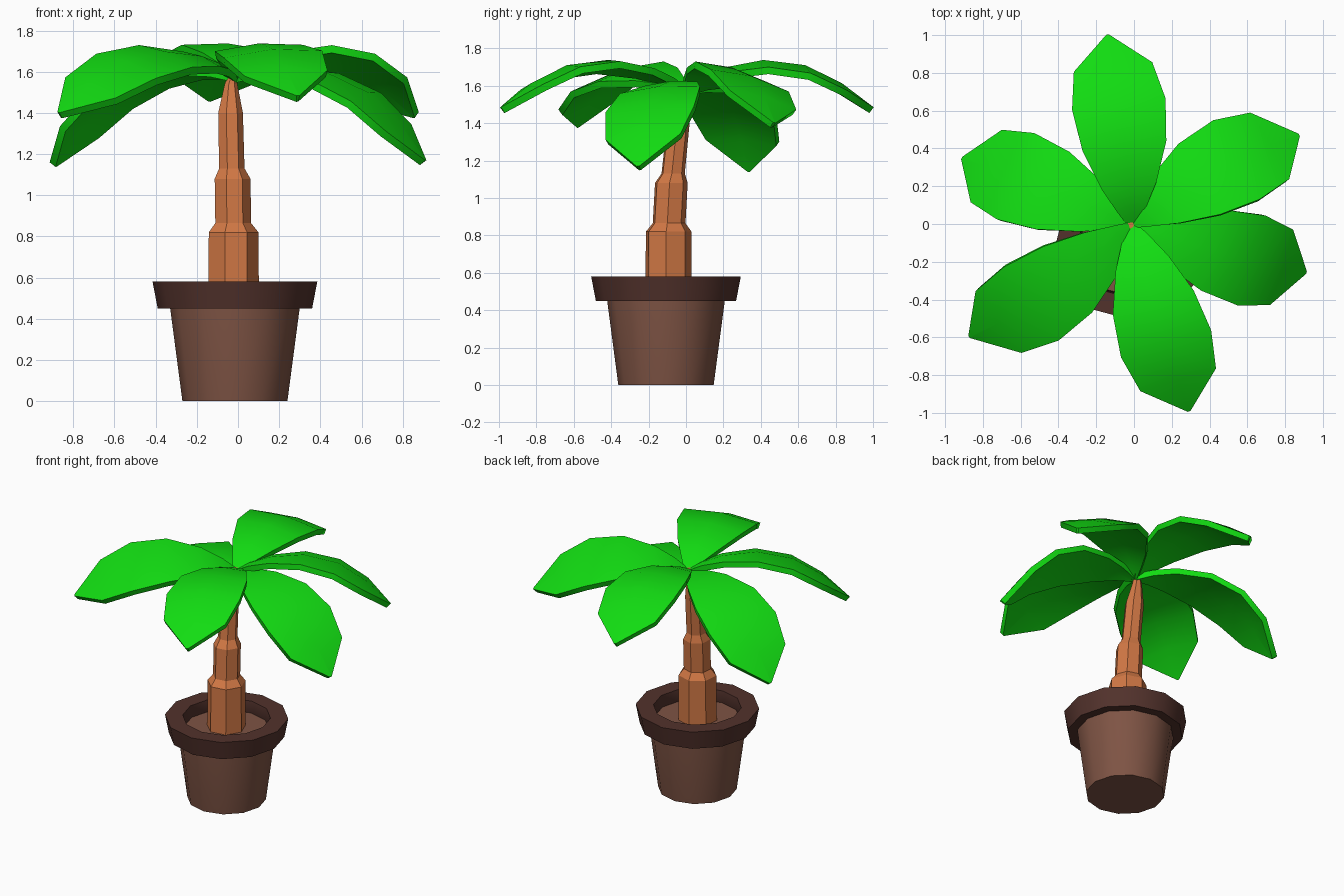
import bpy, bmesh, math
from mathutils import Vector, Matrix

if "Cube" in bpy.data.objects:
    bpy.data.objects.remove(bpy.data.objects["Cube"])


def material(name, rgb):
    m = bpy.data.materials.new(name)
    m.diffuse_color = (*rgb, 1)
    m.use_nodes = True
    m.node_tree.nodes["Principled BSDF"].inputs["Base Color"].default_value = m.diffuse_color
    return m


GREEN = material("leaf green", (0.006, 0.72, 0.006))
BARK = material("bark orange", (0.65, 0.19, 0.06))
CLAY = material("clay brown", (0.21, 0.088, 0.058))
DARK = material("dark rim brown", (0.085, 0.032, 0.025))


def finish(name, bm, mat, angle=None):
    bmesh.ops.recalc_face_normals(bm, faces=bm.faces)
    mesh = bpy.data.meshes.new(name)
    bm.to_mesh(mesh)
    bm.free()
    mesh.materials.append(mat)
    ob = bpy.data.objects.new(name, mesh)
    bpy.context.collection.objects.link(ob)
    if angle:
        bpy.ops.object.select_all(action='DESELECT')
        bpy.context.view_layer.objects.active = ob
        ob.select_set(True)
        bpy.ops.object.shade_smooth_by_angle(angle=math.radians(angle))
    return ob


def rings(name, profile, sides, mat, closed=False, turn=0.0, angle=None):
    """Skin a stack of polygon rings (x, y, z, radius); cap it, or close it into a loop."""
    bm = bmesh.new()
    loops = []
    for x, y, z, r in profile:
        loops.append([bm.verts.new((x + r * math.cos(turn + math.tau * i / sides),
                                    y + r * math.sin(turn + math.tau * i / sides), z))
                      for i in range(sides)])
    pairs = list(zip(loops, loops[1:]))
    if closed:
        pairs.append((loops[-1], loops[0]))
    else:
        bm.faces.new(loops[0])
        bm.faces.new(loops[-1])
    for a, b in pairs:
        for i in range(sides):
            j = (i + 1) % sides
            bm.faces.new((a[i], a[j], b[j], b[i]))
    return finish(name, bm, mat, angle)


# Pot body (its top face is the soil level) and overhanging rim
PX, PY = -0.015, -0.107
rings("pot", [(PX, PY, 0, 0.255), (PX, PY, 0.455, 0.315), (PX, PY, 0.50, 0.315)],
      12, CLAY, angle=40)
rings("pot_rim", [(PX, PY, 0.45, 0.30), (PX, PY, 0.45, 0.375), (PX, PY, 0.58, 0.40),
                  (PX, PY, 0.58, 0.285), (PX, PY, 0.50, 0.275)],
      12, DARK, closed=True, angle=40)

# Trunk: three stepped segments leaning back, then a tapered tip
rings("trunk", [
    (-0.025, -0.097, 0.49, 0.127), (-0.025, -0.095, 0.82, 0.125),
    (-0.026, -0.092, 0.865, 0.090), (-0.029, -0.080, 1.08, 0.090),
    (-0.032, -0.070, 1.13, 0.064), (-0.038, -0.042, 1.40, 0.062),
    (-0.035, -0.012, 1.54, 0.032), (-0.02, -0.005, 1.60, 0.02)],
    7, BARK, turn=math.radians(-5))

# Leaf outline along its chord: (position, half width, arch height)
LEAF = [(0.0, 0.02, 0.0), (0.08, 0.075, 0.065), (0.20, 0.145, 0.13), (0.40, 0.222, 0.19),
        (0.62, 0.248, 0.185), (0.82, 0.208, 0.11), (1.0, 0.006, 0.0)]
BASE = Vector((-0.01, -0.005, 1.56))


def leaf(name, tip, roll):
    u = Vector(tip) - BASE
    length = u.length
    u.normalize()
    v = Matrix.Rotation(math.radians(roll), 3, u) @ Vector((0, 0, 1)).cross(u).normalized()
    n = u.cross(v)
    bm = bmesh.new()
    rows = []
    for a, w, h in LEAF:
        rows.append([bm.verts.new(BASE + u * a * length + v * w * s
                                  + n * (h + 0.01 - 0.10 * w * abs(s)))
                     for s in (-1, 0, 1)])
    for p, q in zip(rows, rows[1:]):
        for i in range(2):
            bm.faces.new((p[i], q[i], q[i + 1], p[i + 1]))
    bmesh.ops.recalc_face_normals(bm, faces=bm.faces)
    # Thicken evenly about the middle surface
    bm.normal_update()
    shift = [(x, x.normal * 0.019) for x in bm.verts]
    for x, d in shift:
        x.co += d
    top_up = sum(f.normal.z for f in bm.faces) > 0
    bmesh.ops.solidify(bm, geom=bm.faces[:], thickness=0.038)
    finish(name, bm, GREEN, 40)


# Six leaves in three opposite pairs: tip position and roll
for name, tip, roll in [
        ("leaf_back", (-0.14, 0.99, 1.46), 4), ("leaf_front", (0.29, -0.98, 1.46), 4),
        ("leaf_back_right", (0.865, 0.46, 1.38), -14), ("leaf_front_left", (-0.865, -0.585, 1.38), -14),
        ("leaf_right", (0.895, -0.25, 1.15), 5), ("leaf_left", (-0.895, 0.34, 1.14), 5)]:
    leaf(name, tip, roll)
